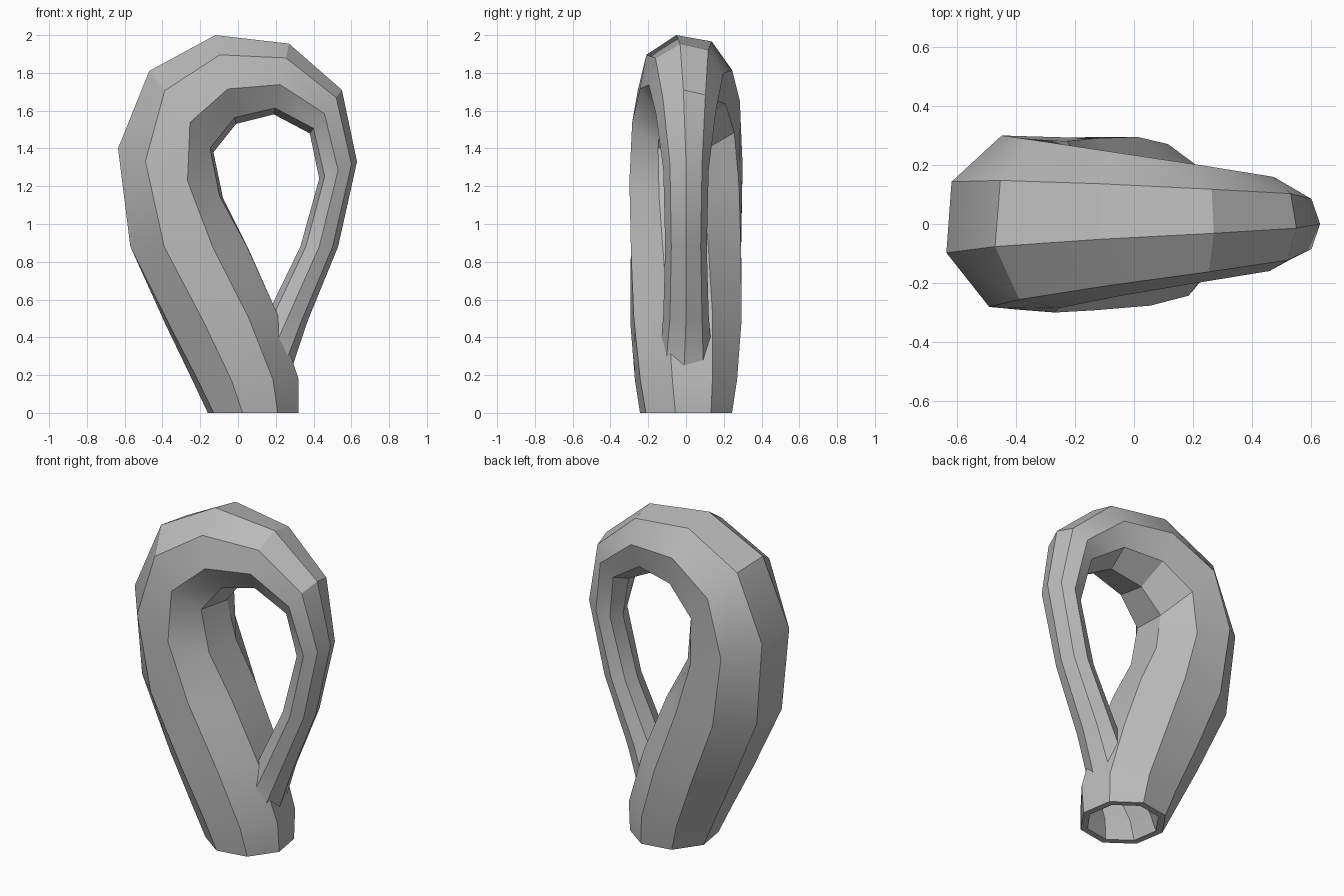
import bpy
import bmesh
import math

cube = bpy.data.objects.get("Cube")
if cube:
    bpy.data.objects.remove(cube, do_unlink=True)

grey = bpy.data.materials.new("neutral grey")
grey.use_nodes = True
colour = (0.5, 0.5, 0.5, 1)
grey.diffuse_color = colour
grey.node_tree.nodes["Principled BSDF"].inputs["Base Color"].default_value = colour

SIDES = 8
# Rings along the tube: outer x, z, loop-side x, z, half depth in y, twist in degrees
RINGS = [
    (-0.16, 0.00, 0.32, 0.00, 0.25, -13),    # open foot
    (-0.24, 0.17, 0.32, 0.18, 0.28, -15),
    (-0.38, 0.46, 0.21, 0.52, 0.31, -18),    # wide body
    (-0.57, 0.88, 0.05, 0.88, 0.315, -23),
    (-0.635, 1.40, -0.08, 1.14, 0.315, -27),
    (-0.47, 1.81, -0.13, 1.38, 0.295, -30),  # shoulder
    (-0.12, 2.00, -0.01, 1.53, 0.25, -33),
    (0.27, 1.955, 0.19, 1.58, 0.20, -36),
    (0.55, 1.71, 0.38, 1.48, 0.16, -40),
    (0.63, 1.33, 0.43, 1.24, 0.12, -45),     # narrow neck
    (0.53, 0.88, 0.33, 0.88, 0.11, -45),
    (0.37, 0.49, 0.17, 0.55, 0.12, -45),
    (0.29, 0.25, 0.05, 0.30, 0.14, -41),     # neck flares inside the body
    (0.28, 0.10, -0.09, 0.11, 0.18, -35),
    (0.28, 0.00, -0.12, 0.00, 0.21, -32),
]


def add_ring(bm, ox, oz, ix, iz, depth, twist):
    cx, cz = (ox + ix) / 2, (oz + iz) / 2
    angles = [math.radians(twist + 360 * k / SIDES) for k in range(SIDES)]
    reach = max(abs(math.cos(a)) for a in angles)  # ring spans its full width
    return [bm.verts.new((cx + (ix - cx) * math.cos(a) / reach,
                          depth * math.sin(a),
                          cz + (iz - cz) * math.cos(a) / reach)) for a in angles]


bm = bmesh.new()
rings = [add_ring(bm, *r) for r in RINGS]
for a, b in zip(rings, rings[1:]):
    for k in range(SIDES):
        n = (k + 1) % SIDES
        bm.faces.new((a[k], a[n], b[n], b[k]))

# Flat rim joining the foot to the flared neck end
foot, mouth = rings[0], rings[-1]
partner = [min(mouth, key=lambda m: (m.co - v.co).length) for v in foot]
for k in range(SIDES):
    n = (k + 1) % SIDES
    bm.faces.new((foot[n], foot[k], partner[k], partner[n]))

# The wall turns inside out at the rim, so keep the outer face direction on each side
bm.normal_update()
mesh = bpy.data.meshes.new("looped_tube")
bm.to_mesh(mesh)
bm.free()
mesh.materials.append(grey)
tube = bpy.data.objects.new("looped_tube", mesh)
bpy.context.collection.objects.link(tube)

bpy.context.view_layer.objects.active = tube
tube.select_set(True)
bpy.ops.object.shade_smooth_by_angle(angle=math.radians(30))
